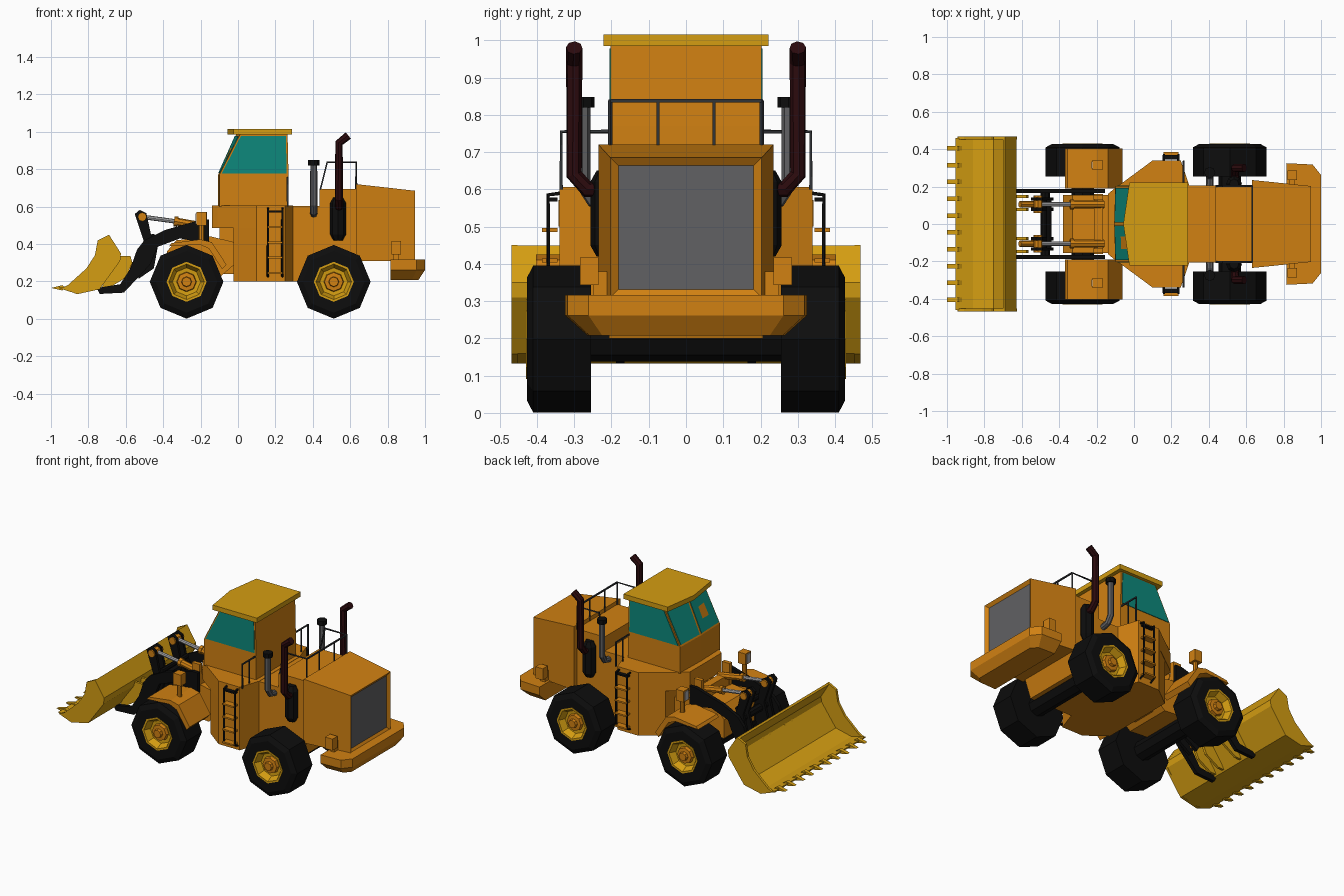
import bpy, bmesh, math
from mathutils import Vector as V

def mat(name, r, g, b):
    m = bpy.data.materials.new(name)
    m.diffuse_color = (r, g, b, 1)
    return m

ORANGE = mat("orange_paint", 0.64, 0.22, 0.006)
YELLOW = mat("yellow_paint", 0.66, 0.34, 0.006)
BLACK = mat("black_rubber", 0.004, 0.004, 0.004)
TEAL = mat("teal_glass", 0.004, 0.25, 0.20)
GREY = mat("grey_steel", 0.12, 0.12, 0.125)
CHROME = mat("light_steel", 0.42, 0.42, 0.43)
RED = mat("dark_red_pipe", 0.024, 0.003, 0.004)
RAIL = mat("dark_rail", 0.03, 0.033, 0.037)

# ---------- helpers ----------
def finish(name, bm, *mats):
    bmesh.ops.recalc_face_normals(bm, faces=bm.faces)
    me = bpy.data.meshes.new(name)
    bm.to_mesh(me)
    bm.free()
    for m in mats:
        me.materials.append(m)
    ob = bpy.data.objects.new(name, me)
    bpy.context.collection.objects.link(ob)
    return ob

def loft_bm(rings):
    bm = bmesh.new()
    vs = [[bm.verts.new(p) for p in r] for r in rings]
    n = len(rings[0])
    for a, b in zip(vs, vs[1:]):
        for i in range(n):
            j = (i + 1) % n
            bm.faces.new((a[i], a[j], b[j], b[i]))
    bm.faces.new(vs[0])
    bm.faces.new(vs[-1])
    return bm

def loft(name, rings, m):
    return finish(name, loft_bm(rings), m)

def side_prism(name, pts, y0, y1, m):      # (x, z) profile swept along y
    return loft(name, [[(x, y, z) for x, z in pts] for y in (y0, y1)], m)

def plan_prism(name, pts, z0, z1, m):      # (x, y) outline swept along z
    return loft(name, [[(x, y, z) for x, y in pts] for z in (z0, z1)], m)

def both(half):                            # mirror half an outline across y = 0
    return half + [(x, -y) for x, y in reversed(half) if y]

def box(name, x0, x1, y0, y1, z0, z1, m):
    return plan_prism(name, [(x0, y0), (x1, y0), (x1, y1), (x0, y1)], z0, z1, m)

def tube(name, path, r, m, n=8):           # r: number or one radius per point
    path = [V(p) for p in path]
    rr = r if isinstance(r, (list, tuple)) else [r] * len(path)
    side, rings = None, []
    for i, p in enumerate(path):
        a = (p - path[i - 1]).normalized() if i else None
        b = (path[i + 1] - p).normalized() if i < len(path) - 1 else None
        t = ((a or b) + (b or a)).normalized()
        if side is None:
            side = t.orthogonal().normalized()
        side = (side - t * side.dot(t)).normalized()
        up = t.cross(side)
        rings.append([p + rr[i] * (side * math.cos(2 * math.pi * k / n) + up * math.sin(2 * math.pi * k / n)) for k in range(n)])
    return loft(name, rings, m)

def wheel_part(name, cx, s, prof, m, n=8): # (radius, y) profile turned about the axle
    loft(name, [[(cx + r * math.cos(2 * math.pi * k / n), s * y, 0.198 + r * math.sin(2 * math.pi * k / n))
                 for k in range(n)] for r, y in prof], m)

def pane(name, c, inset, m, out):          # thin plate on a four-cornered face
    c = [V(p) for p in c]
    mid = sum(c, V()) / 4
    q = [p + (mid - p) * inset for p in c]
    nrm = (c[1] - c[0]).cross(c[3] - c[0]).normalized()
    if nrm.dot(V(out)) < 0:
        nrm = -nrm
    loft(name, [[p + nrm * d for p in q] for d in (-0.002, 0.004)], m)

# ---------- wheels and axles ----------
for tag, cx in (("front", -0.275), ("rear", 0.512)):
    tube(tag + "_axle", [(cx, -0.27, 0.198), (cx, 0.27, 0.198)], 0.06, BLACK)
    for s in (1, -1):
        wheel_part(tag + "_tyre", cx, s, [(0.09, 0.255), (0.197, 0.255), (0.197, 0.41), (0.165, 0.427),
                                          (0.105, 0.427), (0.09, 0.38)], BLACK)
        wheel_part(tag + "_rim", cx, s, [(0.09, 0.36), (0.107, 0.40), (0.107, 0.43), (0.095, 0.43),
                                         (0.075, 0.39), (0.05, 0.388)], YELLOW)
        wheel_part(tag + "_hub", cx, s, [(0.055, 0.38), (0.05, 0.41), (0.028, 0.412), (0.025, 0.43)], ORANGE)

# ---------- main body ----------
plan_prism("lower_body", both([(-0.025, 0.245), (0.1, 0.34), (0.25, 0.34), (0.295, 0.207)]), 0.2, 0.49, ORANGE)
plan_prism("cab_platform", both([(-0.14, 0.16), (-0.11, 0.185), (0.1, 0.34), (0.25, 0.34), (0.295, 0.207)]),
           0.485, 0.606, ORANGE)
side_prism("middle_body", [(0.27, 0.2), (0.60, 0.2), (0.64, 0.31), (0.64, 0.695), (0.435, 0.695),
                           (0.435, 0.604), (0.27, 0.604)], -0.207, 0.207, ORANGE)

# engine hood with inset grille on the rear face
def rect(x, w, z0, z1):
    return [(x, -w, z0), (x, w, z0), (x, w, z1), (x, -w, z1)]
bm = loft_bm([rect(0.632, 0.235, 0.31, 0.72), rect(0.945, 0.203, 0.31, 0.685)])
bmesh.ops.recalc_face_normals(bm, faces=bm.faces)
back = [f for f in bm.faces if f.normal.x > 0.9]
bmesh.ops.inset_individual(bm, faces=back, thickness=0.03, depth=-0.015)
back[0].material_index = 1
finish("engine_hood", bm, ORANGE, GREY)

# rear counterweight
top = both([(0.815, 0.325), (0.955, 0.318), (1.0, 0.262)])
low = both([(0.815, 0.265), (0.93, 0.26), (0.965, 0.225)])
loft("rear_counterweight", [[(x, y, z) for x, y in o] for o, z in ((low, 0.208), (top, 0.262), (top, 0.316))], ORANGE)

# ---------- cab ----------
cab_low = both([(-0.106, 0), (-0.1, 0.202), (0.27, 0.202)])
cab_top = both([(-0.01, 0), (0.01, 0.202), (0.265, 0.202)])
loft("cab", [[(x, y, z) for x, y in o] for o, z in ((cab_low, 0.6), (cab_low, 0.77), (cab_top, 0.985))], ORANGE)
plan_prism("cab_roof", both([(-0.057, 0), (-0.025, 0.222), (0.29, 0.222)]), 0.985, 1.016, YELLOW)
for s in (1, -1):
    pane("side_window", [(-0.1, s * 0.202, 0.77), (0.27, s * 0.202, 0.77), (0.265, s * 0.202, 0.985),
                         (0.01, s * 0.202, 0.985)], 0.06, TEAL, (0, s, 0))
    pane("windscreen", [(-0.106, 0, 0.77), (-0.1, s * 0.202, 0.77), (0.01, s * 0.202, 0.985),
                        (-0.01, 0, 0.985)], 0.09, TEAL, (-1, 0, 0))

# ---------- front frame ----------
side_prism("front_frame", [(-0.38, 0.24), (-0.38, 0.36), (-0.33, 0.42), (-0.145, 0.44), (-0.02, 0.41),
                           (-0.02, 0.29), (-0.1, 0.22)], -0.155, 0.155, ORANGE)
box("articulation_joint", -0.1, 0.0, -0.08, 0.08, 0.24, 0.5, ORANGE)
box("cylinder_crossbeam", -0.215, -0.165, -0.16, 0.16, 0.42, 0.50, ORANGE)

for s in (1, -1):
    # front fender
    side_prism("front_fender", [(-0.368, 0.388), (-0.355, 0.405), (-0.2, 0.425), (-0.14, 0.41), (-0.062, 0.29),
                                (-0.085, 0.265), (-0.155, 0.375), (-0.205, 0.398)], s * 0.19, s * 0.403, ORANGE)
    # work lamps
    tube("front_lamp_post", [(-0.195, s * 0.315, 0.41), (-0.195, s * 0.315, 0.51)], 0.015, ORANGE)
    box("front_lamp", -0.222, -0.168, s * 0.288, s * 0.342, 0.50, 0.572, ORANGE)
    box("front_lamp_glass", -0.226, -0.22, s * 0.296, s * 0.334, 0.508, 0.564, CHROME)
    box("rear_lamp", 0.82, 0.872, s * 0.235, s * 0.285, 0.343, 0.417, ORANGE)
    box("rear_lamp_bracket", 0.83, 0.86, s * 0.2, s * 0.25, 0.31, 0.38, ORANGE)

    # exhaust: muffler and stack
    tube("muffler", [(0.535, s * 0.215, z) for z in (0.42, 0.45, 0.62, 0.65)], [0.025, 0.042, 0.042, 0.025], BLACK)
    tube("exhaust_stack", [(0.54, s * 0.22, 0.60), (0.54, s * 0.265, 0.60), (0.54, s * 0.3, 0.64),
                           (0.54, s * 0.3, 0.94), (0.59, s * 0.3, 0.98)], 0.022, RED)
    # air intake
    tube("air_intake_pipe", [(0.405, s * 0.2, 0.56), (0.405, s * 0.25, 0.57), (0.405, s * 0.275, 0.61),
                             (0.405, s * 0.275, 0.83)], 0.019, GREY)
    tube("air_intake_cap", [(0.405, s * 0.275, 0.82), (0.405, s * 0.275, 0.848)], 0.03, BLACK)

    # platform rail
    tube("platform_rail", [(0.265, s * 0.335, 0.6), (0.265, s * 0.335, 0.755), (0.265, s * 0.2, 0.755)], 0.006, RAIL, 4)
    tube("platform_rail_post", [(0.265, s * 0.265, 0.6), (0.265, s * 0.265, 0.755)], 0.005, RAIL, 4)
    # rear rail
    tube("hood_side_rail", [(0.44, s * 0.203, 0.69), (0.477, s * 0.203, 0.838), (0.632, s * 0.203, 0.838),
                            (0.632, s * 0.203, 0.69)], 0.006, RAIL, 4)
    tube("hood_rail_post", [(0.632, s * 0.075, 0.69), (0.632, s * 0.075, 0.838)], 0.005, RAIL, 4)

    # ladder
    for x in (0.16, 0.237):
        tube("ladder_rail", [(x, s * 0.335, 0.59), (x, s * 0.37, 0.585), (x, s * 0.37, 0.24),
                             (x, s * 0.335, 0.225)], 0.007, BLACK, 4)
    for k in range(5):
        z = 0.245 + 0.082 * k
        box("ladder_step", 0.158, 0.238, s * 0.345, s * 0.386 if k < 4 else s * 0.37, z - 0.005, z + 0.005,
            ORANGE if k < 4 else BLACK)

    # lift arm
    side_prism("lift_arm", [(-0.155, 0.53), (-0.155, 0.40), (-0.31, 0.43), (-0.43, 0.385), (-0.47, 0.29),
                            (-0.61, 0.14), (-0.74, 0.133), (-0.755, 0.165), (-0.63, 0.185), (-0.575, 0.27),
                            (-0.54, 0.37), (-0.50, 0.42), (-0.39, 0.475), (-0.2, 0.53)], s * 0.165, s * 0.188, BLACK)
    # tilt levers, link and hydraulic cylinder
    for y in (0.07, 0.125):
        side_prism("tilt_lever", [(-0.552, 0.56), (-0.525, 0.583), (-0.49, 0.565), (-0.465, 0.45), (-0.43, 0.38),
                                  (-0.45, 0.27), (-0.53, 0.215), (-0.55, 0.25), (-0.505, 0.42)],
                   s * y, s * (y + 0.018), BLACK)
    tube("lever_pin", [(-0.512, s * 0.06, 0.545), (-0.512, s * 0.152, 0.545)], 0.024, ORANGE)
    tube("cylinder_rod", [(-0.51, s * 0.105, 0.545), (-0.32, s * 0.105, 0.519)], 0.012, CHROME)
    tube("cylinder_barrel", [(-0.335, s * 0.105, 0.521), (-0.16, s * 0.105, 0.49)], 0.021, ORANGE)
    tube("cylinder_collar", [(-0.342, s * 0.105, 0.522), (-0.322, s * 0.105, 0.519)], 0.027, ORANGE)
    box("cylinder_bracket", -0.22, -0.165, s * 0.13, s * 0.155, 0.42, 0.57, ORANGE)
    tube("tilt_link", [(-0.52, s * 0.105, 0.26), (-0.61, s * 0.105, 0.305)], 0.018, ORANGE)
    # bucket brackets and side plates
    for y in (0.085, 0.155):
        side_prism("bucket_bracket", [(-0.64, 0.335), (-0.575, 0.335), (-0.565, 0.30), (-0.60, 0.22),
                                      (-0.69, 0.165), (-0.73, 0.165)], s * y, s * (y - 0.015), YELLOW)
    side_prism("bucket_side", [(-0.945, 0.163), (-0.86, 0.132), (-0.74, 0.158), (-0.63, 0.31), (-0.626, 0.35),
                               (-0.69, 0.45), (-0.75, 0.42), (-0.765, 0.34), (-0.81, 0.27), (-0.91, 0.18)],
               s * 0.452, s * 0.468, YELLOW)

tube("hood_top_rail", [(0.632, -0.203, 0.838), (0.632, 0.203, 0.838)], 0.006, RAIL, 4)
tube("arm_cross_tube", [(-0.475, -0.17, 0.38), (-0.475, 0.17, 0.38)], 0.025, BLACK)
tube("lever_cross_tube", [(-0.455, -0.13, 0.44), (-0.455, 0.13, 0.44)], 0.015, BLACK)

# ---------- bucket shell and teeth ----------
side_prism("bucket_shell", [(-0.955, 0.163), (-0.86, 0.133), (-0.74, 0.159), (-0.631, 0.31), (-0.627, 0.35),
                            (-0.69, 0.449), (-0.70, 0.44), (-0.645, 0.35), (-0.649, 0.315), (-0.75, 0.175),
                            (-0.86, 0.15), (-0.955, 0.172)], -0.46, 0.46, YELLOW)
for k in range(10):
    y = -0.405 + 0.09 * k
    side_prism("bucket_tooth", [(-1.0, 0.165), (-0.94, 0.152), (-0.92, 0.165), (-0.94, 0.18)],
               y - 0.012, y + 0.012, YELLOW)
